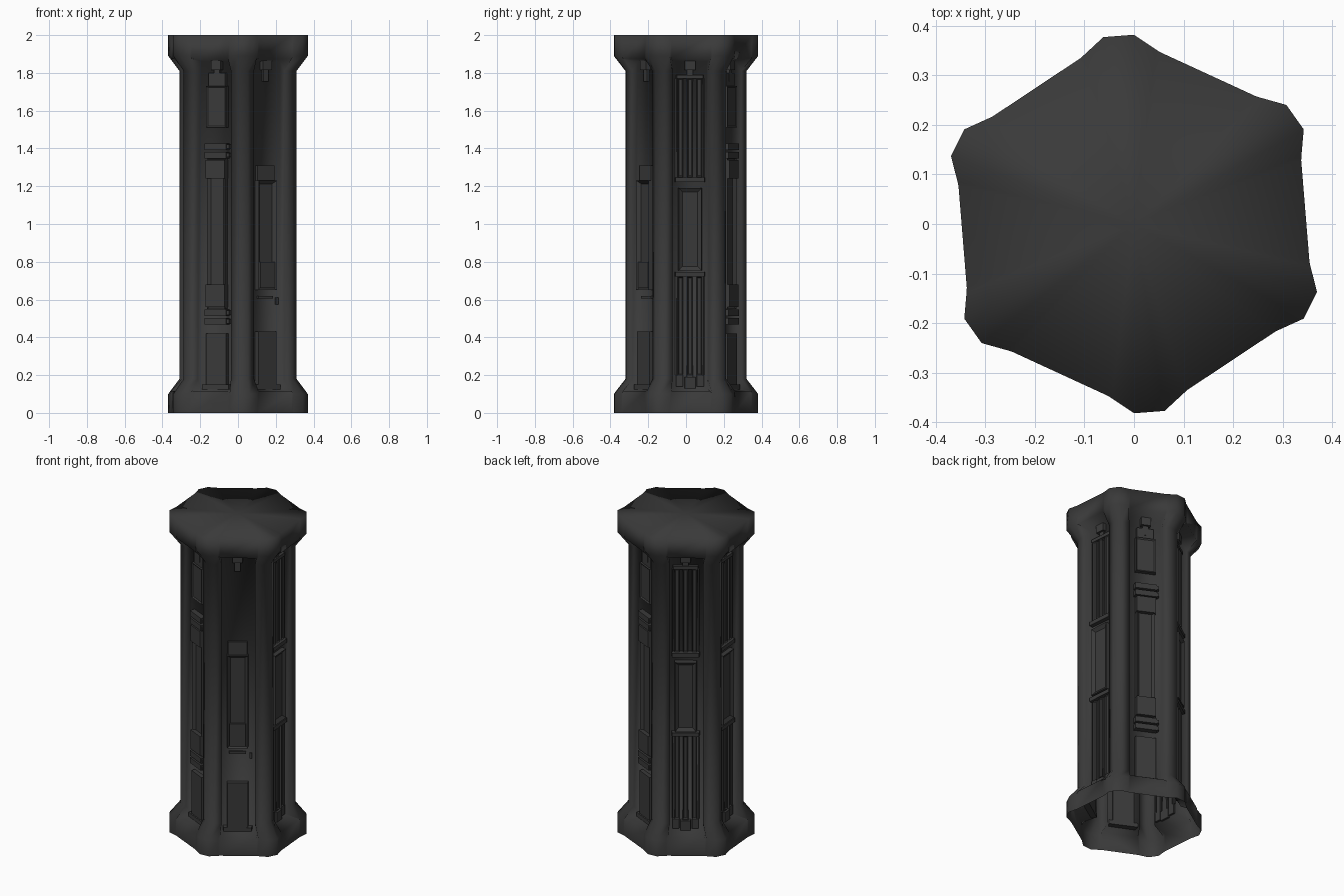
import bpy, bmesh
from math import radians, sin, cos, hypot, atan2
from mathutils import Matrix

cube = bpy.data.objects.get("Cube")
if cube:
    bpy.data.objects.remove(cube)

mat = bpy.data.materials.new("dark_grey")
mat.use_nodes = True
GREY = (0.042, 0.042, 0.042, 1)
mat.diffuse_color = GREY
shader = mat.node_tree.nodes["Principled BSDF"]
shader.inputs["Base Color"].default_value = GREY
shader.inputs["Roughness"].default_value = 0.8

TURN = 4.5                       # rotation of the whole hexagon
SX, SY = 1.015, 0.98             # slight stretch of the plan


def finish(bm, name, smooth=False):
    bmesh.ops.recalc_face_normals(bm, faces=bm.faces)
    me = bpy.data.meshes.new(name)
    bm.to_mesh(me)
    bm.free()
    me.materials.append(mat)
    for p in me.polygons:
        p.use_smooth = smooth
    ob = bpy.data.objects.new(name, me)
    bpy.context.collection.objects.link(ob)
    return ob


def ring(tip, shoulder, t, n, z_corner, z_face):
    """One hexagonal outline: six corner columns with flat walls between."""
    pts = []
    wall_r, wall_a = hypot(n, t), atan2(t, n)
    for k in range(6):
        a = radians(TURN + 60 * k)
        for r, off, z in ((wall_r, -wall_a, z_face), (wall_r, wall_a, z_face),
                          (shoulder, radians(18.5), z_corner), (tip, radians(25.5), z_corner),
                          (tip, radians(34.5), z_corner), (shoulder, radians(41.5), z_corner)):
            pts.append((r * cos(a + off) * SX, r * sin(a + off) * SY, z))
    return pts


# Column shell: flared foot, recessed shaft, flared head with a fan top, open underneath
CAP = (0.39, 0.362, 0.105, 0.342)
SHAFT = (0.327, 0.302, 0.094, 0.25)
levels = [CAP + (0, 0), CAP + (0.1, 0.115), SHAFT + (0.18, 0.13),
          SHAFT + (1.81, 1.86), CAP + (1.89, 1.875), CAP + (2, 2)]
bm = bmesh.new()
rows = [[bm.verts.new(p) for p in ring(*lv)] for lv in levels]
count = len(rows[0])
for low, high in zip(rows, rows[1:]):
    for i in range(count):
        j = (i + 1) % count
        bm.faces.new((low[i], low[j], high[j], high[i]))
centre = bm.verts.new((0, 0, 2))
for i in range(count):
    bm.faces.new((rows[-1][i], rows[-1][(i + 1) % count], centre))
finish(bm, "column_shell", True)


def block(bm, t, w, z0, z1, out, window=None, taper=0.93):
    """Raised block on a wall; window = (border, depth) sinks its front face."""
    back = 0.242
    size = Matrix.Diagonal((out - back, w, z1 - z0, 1))
    move = Matrix.Translation(((out + back) / 2, t, (z0 + z1) / 2))
    verts = bmesh.ops.create_cube(bm, size=1, matrix=move @ size)["verts"]
    front = [v for v in verts if v.co.x > (out + back) / 2]
    for v in front:
        v.co.y = t + (v.co.y - t) * taper
    face = next(f for f in front[0].link_faces if all(v in front for v in f.verts))
    if window:
        border, depth = window
        bmesh.ops.inset_region(bm, faces=[face], thickness=border)
        for v in face.verts:
            v.co.x -= depth


def hook(bm, z, up):
    """Small two-step catch beside the flare."""
    block(bm, 0, 0.06, z - 0.03, z + 0.03, 0.275)
    block(bm, 0, 0.035, z - 0.06 * up - 0.03, z - 0.06 * up + 0.03, 0.262)


def slat_panel(bm):
    for z0, z1 in ((0.2, 0.72), (1.25, 1.77)):
        for t in (-0.05, 0, 0.05):
            block(bm, t, 0.03, z0, z1, 0.268, (0.008, 0.006))
        for t in (-0.075, 0.075):
            block(bm, t, 0.008, z0, z1, 0.26)
    for z in (0.735, 1.235):
        block(bm, 0, 0.165, z - 0.012, z + 0.012, 0.28)
    block(bm, 0, 0.15, 1.77, 1.79, 0.27)
    block(bm, 0, 0.13, 0.755, 1.19, 0.283, (0.03, 0.015))
    for t in (-0.055, 0.055):
        block(bm, t, 0.04, 0.14, 0.2, 0.268)
    hook(bm, 0.16, -1)


def clasp_panel(bm):
    block(bm, 0, 0.125, 1.51, 1.73, 0.272, (0.012, 0.006))
    block(bm, 0, 0.105, 1.73, 1.8, 0.26)
    for z in (0.485, 0.53, 1.365, 1.41):
        block(bm, 0, 0.135, z - 0.017, z + 0.017, 0.28)
        block(bm, 0.068, 0.02, z - 0.011, z + 0.011, 0.275)
    block(bm, 0, 0.115, 0.55, 1.35, 0.27, (0.025, 0.014))
    for z0, z1 in ((0.56, 0.68), (1.24, 1.34)):
        block(bm, 0, 0.12, z0, z1, 0.281)
    block(bm, 0, 0.125, 0.15, 0.42, 0.272)
    block(bm, 0, 0.17, 0.125, 0.15, 0.28)


def window_panel(bm):
    block(bm, 0, 0.125, 0.65, 1.23, 0.28, (0.024, 0.02))
    block(bm, 0, 0.115, 1.23, 1.31, 0.262)
    block(bm, 0, 0.1, 0.66, 0.8, 0.276)
    block(bm, 0, 0.1, 0.605, 0.62, 0.258)
    block(bm, 0.075, 0.015, 0.575, 0.61, 0.258)
    block(bm, 0, 0.125, 0.15, 0.43, 0.275)
    block(bm, 0, 0.17, 0.125, 0.15, 0.28)


# Six wall panels around the shaft
walls = [("slat_panel", slat_panel), ("clasp_panel", clasp_panel),
         ("slat_panel", slat_panel), ("slat_panel", slat_panel),
         ("clasp_panel", clasp_panel), ("window_panel", window_panel)]
for k, (name, build) in enumerate(walls):
    bm = bmesh.new()
    build(bm)
    hook(bm, 1.845, 1)
    ob = finish(bm, f"{name}_{k + 1}")
    ob.rotation_euler.z = radians(TURN + 60 * k)
